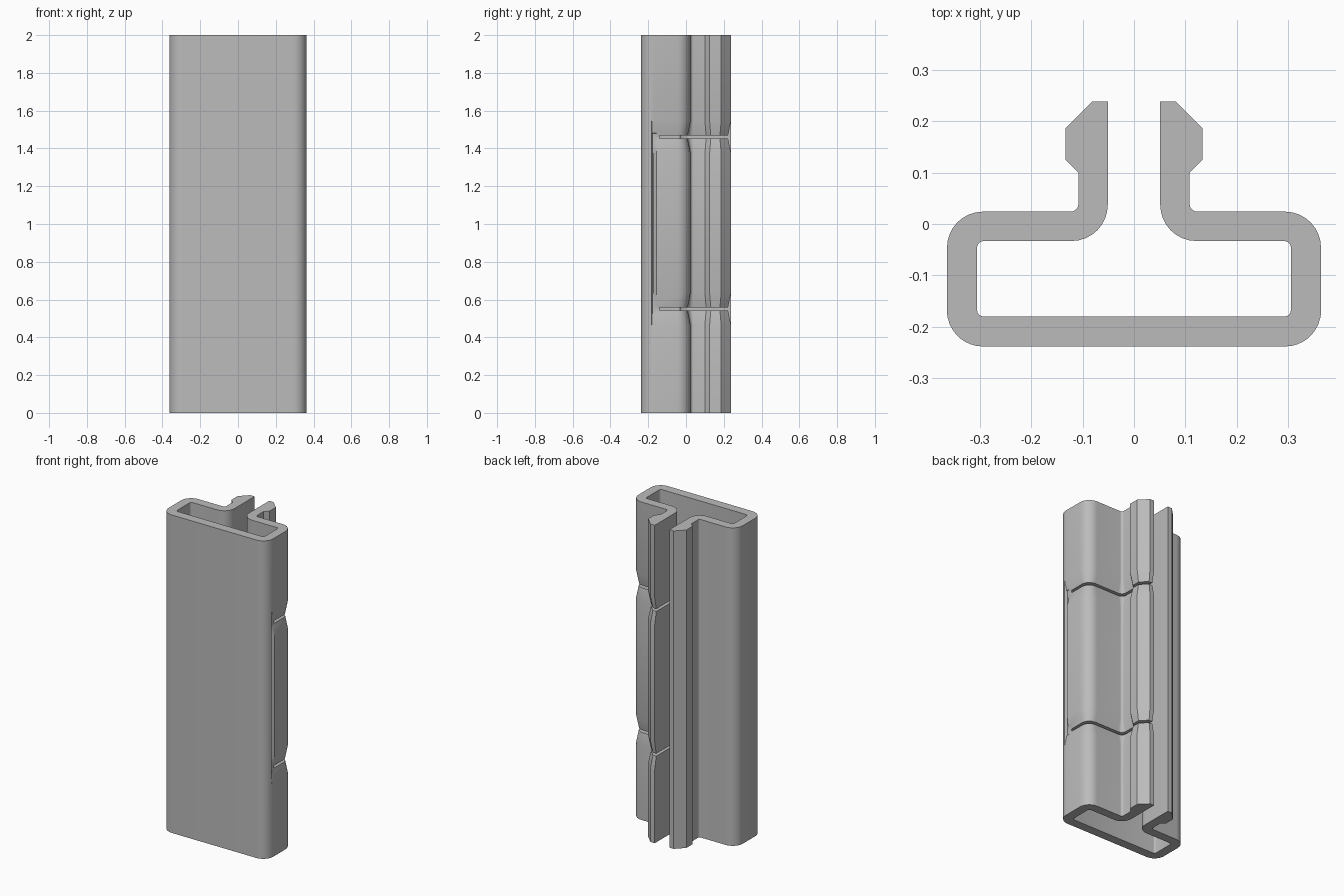
import bpy, bmesh, math
from mathutils import Vector

cube = bpy.data.objects.get("Cube")
if cube:
    bpy.data.objects.remove(cube)

grey = bpy.data.materials.new("plain grey")
grey.use_nodes = True
colour = (0.5, 0.5, 0.5, 1)
grey.diffuse_color = colour
grey.node_tree.nodes["Principled BSDF"].inputs["Base Color"].default_value = colour

SLITS = (0.55, 1.46)      # heights of the slits beside the flap
DEPTH = 0.017             # depth of the relief around the slits
TAPER = 0.085             # length of the relief above and below a slit


def arc(cx, cy, r, start, end, n=8):
    angles = [math.radians(start + (end - start) * i / n) for i in range(n + 1)]
    return [Vector((cx + r * math.cos(a), cy + r * math.sin(a))) for a in angles]


def points(*pairs):
    return [Vector(p) for p in pairs]


# Half of the cross-section: outer skin up to the hook, then back along the inside
corner = arc(0.2935, -0.168, 0.07, -90, -13)
groove = points((0.3625, -0.181), (0.3635, -0.172), (0.3635, -0.156))
skin = (arc(0.2935, -0.046, 0.07, 0, 90)
        + arc(0.123, 0.039, 0.015, 270, 180, 5)
        + points((0.108, 0.1), (0.133, 0.125), (0.133, 0.186),
                 (0.081, 0.238), (0.051, 0.238)))
inside = (arc(0.121, 0.037, 0.07, 180, 270)
          + arc(0.292, -0.046, 0.013, 90, 0, 4)
          + arc(0.292, -0.167, 0.013, 0, -90, 4))
half = corner + groove + skin + inside
outline = half + [Vector((-p.x, p.y)) for p in reversed(half)]
first = len(corner)
skin_end = first + len(groove) + len(skin)


def inward(i):
    """Mitred offset direction for an outline point."""
    a = (outline[i] - outline[i - 1]).normalized()
    b = (outline[i + 1] - outline[i]).normalized()
    if i == skin_end - 1:
        b = a
    na, nb = Vector((-a.y, a.x)), Vector((-b.y, b.x))
    if i == skin_end - 1:
        return Vector((0, -1))
    return (na + nb) / (1 + na.dot(nb))


def relief(z):
    gap = min(abs(z - s) for s in SLITS)
    return DEPTH * max(0, 1 - gap / TAPER)


def section(z):
    d = relief(z)
    in_groove = SLITS[0] - 0.021 < z < SLITS[1] + 0.021
    ring = []
    for i, p in enumerate(outline):
        move = 0
        if first <= i < skin_end:
            move = DEPTH if in_groove and i < first + 2 else d
        q = p + inward(i) * move if move else p
        ring.append((q.x, q.y, z))
    return ring


# Rail body: the section lofted along its height
heights = [0, 2]
for s in SLITS:
    heights += [s - TAPER, s - 0.022, s - 0.02, s, s + 0.02, s + 0.022, s + TAPER]
bm = bmesh.new()
rings = [[bm.verts.new(c) for c in section(z)] for z in sorted(heights)]
n = len(outline)
for low, high in zip(rings, rings[1:]):
    for i in range(n):
        j = (i + 1) % n
        bm.faces.new((low[i], low[j], high[j], high[i]))
bm.faces.new(rings[0][::-1])
bm.faces.new(rings[-1])
bmesh.ops.recalc_face_normals(bm, faces=bm.faces)
mesh = bpy.data.meshes.new("clip_rail")
bm.to_mesh(mesh)
bm.free()
mesh.materials.append(grey)
rail = bpy.data.objects.new("clip_rail", mesh)
bpy.context.collection.objects.link(rail)

# Slits that free the flap on the left side
for s in SLITS:
    bpy.ops.mesh.primitive_cube_add(size=1, location=(0.25, 0.08, s))
    cutter = bpy.context.object
    cutter.name = "slit_cutter"
    cutter.scale = (0.5, 0.44, 0.016)
    cutter.data.materials.append(grey)
    cutter.hide_render = True
    cutter.display_type = 'WIRE'
    cut = rail.modifiers.new("slit", 'BOOLEAN')
    cut.operation = 'DIFFERENCE'
    cut.solver = 'EXACT'
    cut.object = cutter

# Bake the cuts, then drop the cutters
bpy.ops.object.select_all(action='DESELECT')
rail.select_set(True)
bpy.context.view_layer.objects.active = rail
for m in list(rail.modifiers):
    bpy.ops.object.modifier_apply(modifier=m.name)
for o in [o for o in bpy.data.objects if o.name.startswith("slit_cutter")]:
    bpy.data.objects.remove(o)
bpy.ops.object.shade_smooth_by_angle(angle=math.radians(20))
